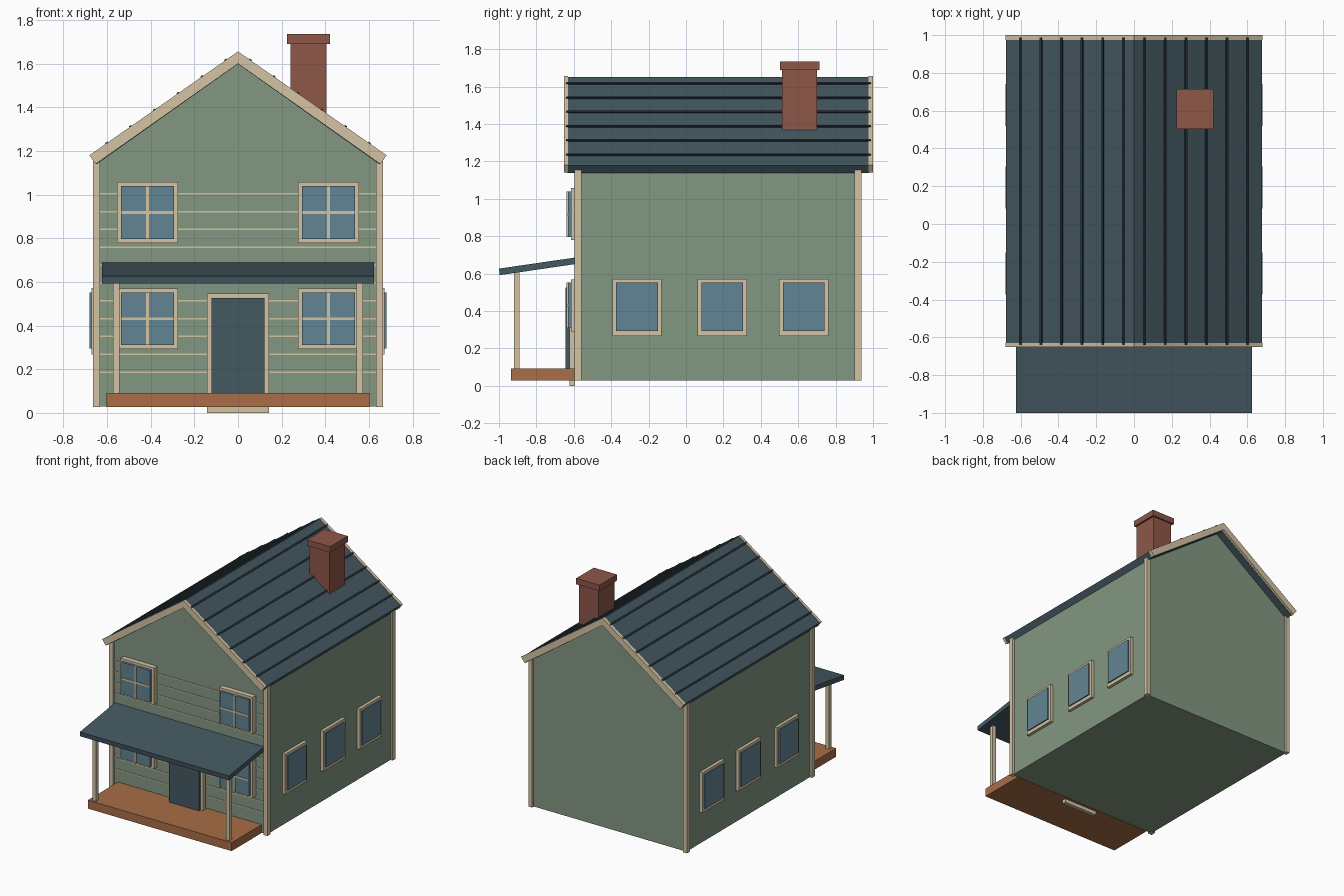
import bpy, bmesh, math
from mathutils import Matrix, Vector

cube = bpy.data.objects.get("Cube")
if cube:
    bpy.data.objects.remove(cube, do_unlink=True)


def material(name, rgb):
    """Flat material from 0-255 screen values, stored as linear."""
    lin = [((c / 255 + 0.055) / 1.055) ** 2.4 for c in rgb] + [1.0]
    m = bpy.data.materials.new(name)
    m.use_nodes = True
    m.diffuse_color = lin
    m.node_tree.nodes["Principled BSDF"].inputs["Base Color"].default_value = lin
    return m


GREEN = material("sage_green", (130, 151, 130))
TRIM = material("cream_trim", (211, 195, 164))
SLATE = material("slate_blue", (68, 88, 96))
SEAM = material("dark_slate", (40, 52, 57))
GLASS = material("window_glass", (98, 133, 147))
BRICK = material("red_brick", (142, 87, 72))
WOOD = material("deck_wood", (168, 109, 71))


def finish(name, bm, mat):
    bmesh.ops.recalc_face_normals(bm, faces=bm.faces)
    mesh = bpy.data.meshes.new(name)
    bm.to_mesh(mesh)
    bm.free()
    mesh.materials.append(mat)
    obj = bpy.data.objects.new(name, mesh)
    bpy.context.collection.objects.link(obj)
    return obj


def box(name, mat, x, y, z, tilt=None):
    """Box from (min, max) ranges, with an optional rotation about its centre."""
    bm = bmesh.new()
    bmesh.ops.create_cube(bm, size=1)
    mid = Vector([(r[0] + r[1]) / 2 for r in (x, y, z)])
    size = [r[1] - r[0] for r in (x, y, z)]
    turn = tilt or Matrix.Identity(4)
    bm.transform(Matrix.Translation(mid) @ turn @ Matrix.Diagonal(size + [1]))
    return finish(name, bm, mat)


def prism(name, mat, profile, axis, lo, hi):
    """Extrude a profile along x (points are y, z) or y (points are x, z)."""
    bm = bmesh.new()
    place = (lambda a, b: (lo, a, b)) if axis == "x" else (lambda a, b: (a, lo, b))
    face = bm.faces.new([bm.verts.new(place(a, b)) for a, b in profile])
    out = bmesh.ops.extrude_face_region(bm, geom=[face])
    move = Vector((hi - lo, 0, 0) if axis == "x" else (0, hi - lo, 0))
    bmesh.ops.translate(bm, vec=move,
                        verts=[v for v in out["geom"] if isinstance(v, bmesh.types.BMVert)])
    return finish(name, bm, mat)


def around(c, w):
    return (c - w / 2, c + w / 2)


SLOPE = 0.6985
HALF, FRONT, BACK = 0.648, -0.577, 0.92


def chevron(top, reach, depth):
    """Gable-shaped band with ends cut square to the slope."""
    end = (reach - 0.029, top - SLOPE * reach - 0.04)
    return [(0, top), (reach, top - SLOPE * reach), end, (0, top - depth),
            (-end[0], end[1]), (-reach, top - SLOPE * reach)]


# House body with gables
eave = 1.605 - SLOPE * HALF
prism("house_body", GREEN,
      [(-HALF, 0.03), (HALF, 0.03), (HALF, eave), (0, 1.605), (-HALF, eave)],
      "y", FRONT, BACK)

# Corner boards
for side, x in (("left", HALF), ("right", -HALF)):
    for end, y in (("front", FRONT), ("back", BACK)):
        box(f"corner_board_{end}_{side}", TRIM, around(x, 0.032), around(y, 0.036), (0.028, 1.155))

# Siding strips on the front wall
for i in range(12):
    z = 0.187 + i * 0.0817
    if z < 1.03:
        box(f"siding_strip_{i}", TRIM, (-0.634, 0.634), (FRONT - 0.004, FRONT + 0.004), around(z, 0.007))

# Main roof, rake boards and seams
prism("main_roof", SLATE, chevron(1.652, 0.677, 0.053), "y", -0.635, 0.98)
prism("rake_front", TRIM, chevron(1.656, 0.681, 0.056), "y", -0.652, -0.63)
prism("rake_back", TRIM, chevron(1.656, 0.681, 0.056), "y", 0.975, 1.0)
for s, side in ((1, "left"), (-1, "right")):
    tilt = Matrix.Rotation(s * math.atan(SLOPE), 4, "Y")
    for i in range(6):
        x = 0.055 + i * 0.109
        box(f"roof_seam_{side}_{i}", SEAM, around(s * x, 0.012), (-0.641, 0.988),
            around(1.653 - SLOPE * x, 0.014), tilt)

# Chimney
box("chimney_stack", BRICK, around(0.323, 0.165), around(0.607, 0.187), (1.3, 1.70))
box("chimney_cap", BRICK, around(0.323, 0.195), around(0.608, 0.211), (1.69, 1.735))

# Front windows with crossed bars
for s, side in ((1, "left"), (-1, "right")):
    for level, z in (("upper", 0.918), ("lower", 0.431)):
        x, tag = s * 0.414, f"{level}_{side}"
        box(f"window_frame_{tag}", TRIM, around(x, 0.28), (-0.615, FRONT), around(z, 0.278))
        box(f"window_glass_{tag}", GLASS, around(x, 0.242), (-0.632, -0.60), around(z, 0.242))
        box(f"window_upright_bar_{tag}", TRIM, around(x, 0.013), (-0.638, -0.62), around(z, 0.242))
        box(f"window_cross_bar_{tag}", TRIM, around(x, 0.242), (-0.638, -0.62), around(z, 0.013))

# Side windows
for s, side in ((1, "left"), (-1, "right")):
    for i, y in enumerate((-0.262, 0.194, 0.63)):
        frame = sorted((s * HALF, s * 0.671))
        pane = sorted((s * 0.66, s * 0.68))
        box(f"side_window_frame_{side}_{i}", TRIM, frame, around(y, 0.263), around(0.42, 0.305))
        box(f"side_window_glass_{side}_{i}", GLASS, pane, around(y, 0.223), around(0.423, 0.258))

# Front door
box("door_frame", TRIM, (-0.143, 0.143), (-0.624, -0.594), (0, 0.546))
box("door", SLATE, (-0.122, 0.122), (-0.643, -0.61), (0.05, 0.527))

# Porch
box("porch_deck", WOOD, (-0.602, 0.602), (-0.936, FRONT), (0.028, 0.092))
for s, side in ((1, "left"), (-1, "right")):
    box(f"porch_post_{side}", TRIM, around(s * 0.558, 0.029), around(-0.906, 0.029), (0.09, 0.612))
prism("porch_roof", SLATE,
      [(-1.0, 0.627), (-0.996, 0.592), (-0.58, 0.653), (-0.58, 0.688)], "x", -0.624, 0.624)
